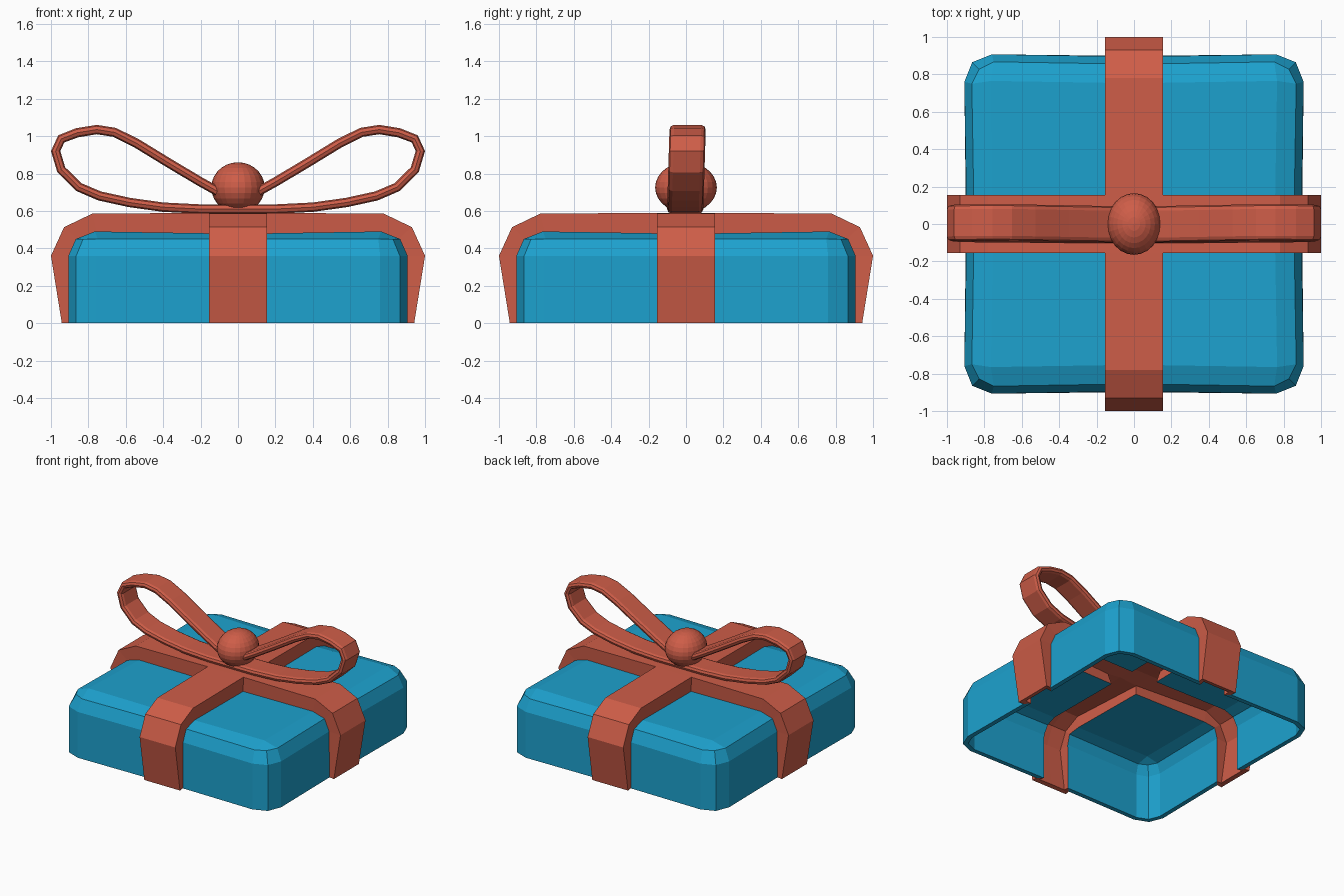
import bpy, bmesh, math
from mathutils import Vector

if "Cube" in bpy.data.objects:
    bpy.data.objects.remove(bpy.data.objects["Cube"])


def material(name, color):
    m = bpy.data.materials.new(name)
    m.diffuse_color = (*color, 1)
    m.use_nodes = True
    m.node_tree.nodes["Principled BSDF"].inputs["Base Color"].default_value = m.diffuse_color
    return m


BLUE = material("blue_card", (0.012, 0.36, 0.62))
RED = material("red_ribbon", (0.62, 0.11, 0.065))


def finish(name, bm, mats, mirror=(False, False), wall=0):
    bmesh.ops.remove_doubles(bm, verts=bm.verts, dist=1e-5)
    bmesh.ops.recalc_face_normals(bm, faces=bm.faces)
    me = bpy.data.meshes.new(name)
    bm.to_mesh(me)
    bm.free()
    for m in mats:
        me.materials.append(m)
    ob = bpy.data.objects.new(name, me)
    bpy.context.collection.objects.link(ob)
    if any(mirror):
        mod = ob.modifiers.new("mirror", 'MIRROR')
        mod.use_axis = (mirror[0], mirror[1], False)
        mod.merge_threshold = 0.0005
    if wall:
        mod = ob.modifiers.new("wall", 'SOLIDIFY')
        mod.thickness = wall
        mod.offset = -1
        mod.use_even_offset = True
    return ob


# Hollow lid with raised ribbon cross: one quarter, mirrored twice
bm = bmesh.new()


def face(pts, mat):
    f = bm.faces.new([bm.verts.new(p) for p in pts])
    f.material_index = mat


def swap(p):
    return (p[1], p[0], p[2])


def outline(z, mid, side, near, corner):
    pts = [(0.15, mid, z), (near, side, z), (corner, corner, z)]
    return pts + [swap(p) for p in reversed(pts[:2])]


low = outline(0, 0.9, 0.907, 0.76, 0.865)
high = outline(0.36, 0.897, 0.907, 0.76, 0.865)
bevel = outline(0.45, 0.857, 0.867, 0.75, 0.828)
top = [(0.15, 0.755, 0.48), (0.765, 0.765, 0.49), (0.755, 0.15, 0.48)]
inner = (0.15, 0.15, 0.475)
for a, b in ((low, high), (high, bevel)):
    for i in range(4):
        face((a[i], a[i + 1], b[i + 1], b[i]), 0)
face((bevel[0], bevel[1], top[1], top[0]), 0)
face((bevel[1], bevel[2], bevel[3], top[1]), 0)
face((bevel[3], bevel[4], top[2], top[1]), 0)
face((top[0], top[1], top[2], inner), 0)

# Ribbon arms and their side walls
W = 0.155
arm = [(0.942, 0), (1.0, 0.36), (0.93, 0.513), (0.78, 0.585), (W, 0.59)]
foot = [low[0], high[0], bevel[0], top[0], inner]
for turn in (lambda p: p, swap):
    for i in range(4):
        (r0, z0), (r1, z1) = arm[i], arm[i + 1]
        face([turn(p) for p in ((0, r0, z0), (W, r0, z0), (W, r1, z1), (0, r1, z1))], 1)
        face([turn(p) for p in ((W, r0, z0), foot[i], foot[i + 1], (W, r1, z1))], 1)
face(((0, 0, 0.59), (W, 0, 0.59), (W, W, 0.59), (0, W, 0.59)), 1)
# make sure the quarter's normals point outwards before thickening
lid = finish("gift_lid", bm, (BLUE, RED), (True, True), 0.035)
if max(lid.data.polygons, key=lambda p: p.center.z).normal.z < 0:
    lid.data.flip_normals()

# Bow: rounded band swept round one loop, mirrored
path = [(0.11, 0.705), (0.20, 0.755), (0.36, 0.85), (0.54, 0.96), (0.66, 1.02),
        (0.755, 1.035), (0.86, 1.018), (0.945, 0.985), (0.975, 0.92), (0.945, 0.82),
        (0.85, 0.727), (0.74, 0.68), (0.58, 0.645), (0.4, 0.62), (0.2, 0.61), (0, 0.61)]
H, T = 0.097, 0.025
section = []
for cy, start in ((H - T, -90), (T - H, 90)):
    for k in range(5):
        a = math.radians(start + k * 45)
        section.append((cy + T * math.cos(a), T * math.sin(a)))
bm = bmesh.new()
rings = []
for i, p in enumerate(path):
    a, b = Vector(path[max(i - 1, 0)]), Vector(path[min(i + 1, len(path) - 1)])
    t = (b - a).normalized()
    if i == len(path) - 1:
        t = Vector((-1, 0))
    rings.append([bm.verts.new((p[0] - t.y * n, y + 0.03 * (p[1] - 0.75), p[1] + t.x * n))
                  for y, n in section])
for r, s in zip(rings, rings[1:]):
    for k in range(len(section)):
        j = (k + 1) % len(section)
        bm.faces.new((r[k], r[j], s[j], s[k]))
bm.faces.new(rings[0])
finish("bow_loops", bm, (RED,), (True, False))

# Knot
bm = bmesh.new()
bmesh.ops.create_uvsphere(bm, u_segments=24, v_segments=14, radius=1)
bmesh.ops.scale(bm, vec=(0.143, 0.165, 0.135), verts=bm.verts)
bmesh.ops.translate(bm, vec=(0, 0, 0.725), verts=bm.verts)
finish("bow_knot", bm, (RED,))
